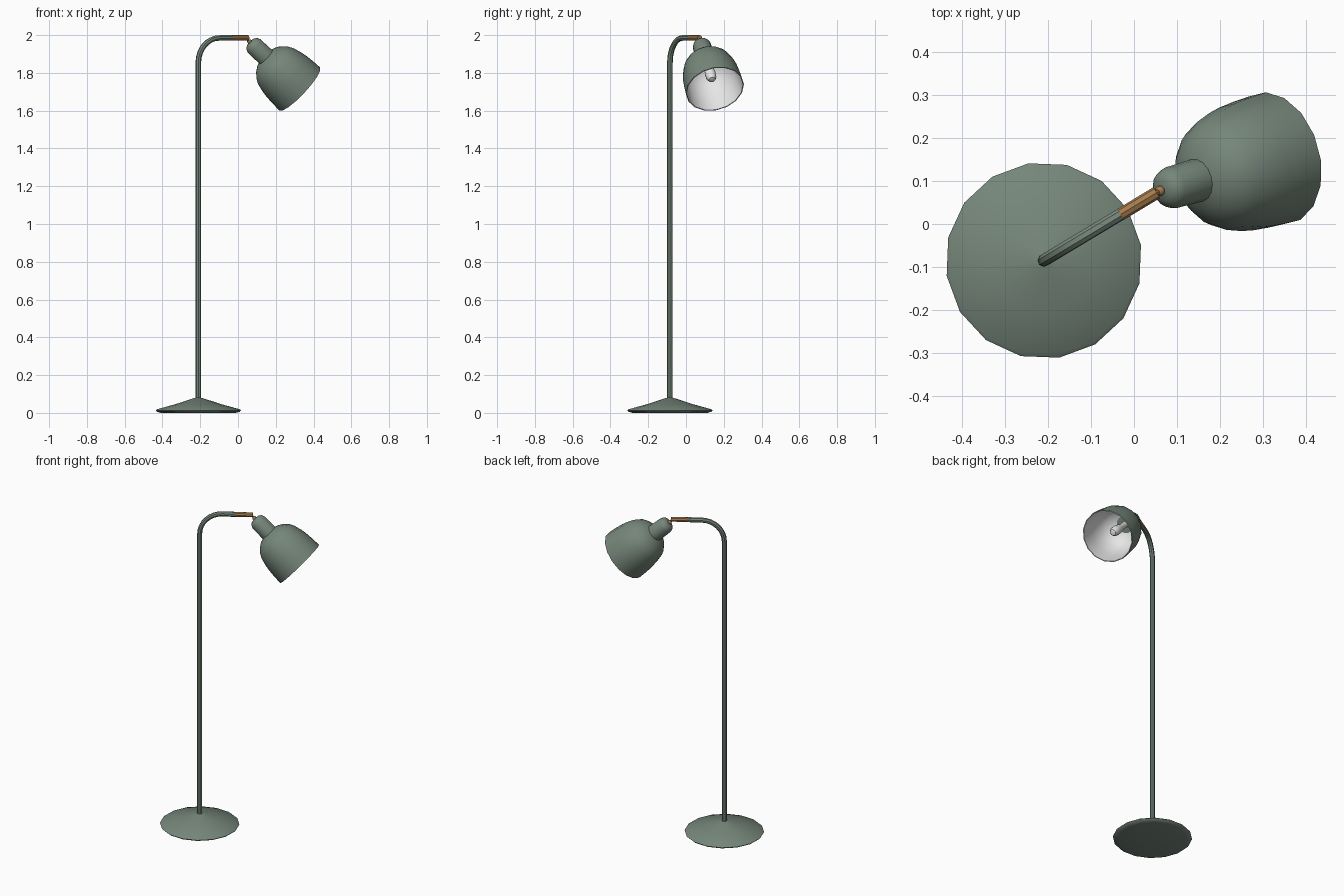
import bpy, bmesh
from math import sin, cos, pi, radians
from mathutils import Vector

cube = bpy.data.objects.get("Cube")
if cube:
    bpy.data.objects.remove(cube)


def material(name, rgb):
    m = bpy.data.materials.new(name)
    m.use_nodes = True
    m.diffuse_color = (*rgb, 1)
    m.node_tree.nodes["Principled BSDF"].inputs["Base Color"].default_value = (*rgb, 1)
    return m


GREEN = material("sage_green", (0.18, 0.24, 0.195))
WOOD = material("warm_brass", (0.38, 0.2, 0.075))
WHITE = material("soft_white", (0.8, 0.79, 0.79))

UP = Vector((0, 0, 1))


def finish(obj, angle=40):
    bpy.ops.object.select_all(action='DESELECT')
    obj.select_set(True)
    bpy.context.view_layer.objects.active = obj
    bpy.ops.object.shade_smooth_by_angle(angle=radians(angle))


def lathe(name, profile, origin, axis, mats, sides=16, phase=0.0, inner_from=None):
    """Spin (radius, distance) points round an axis; rings past inner_from use the second material."""
    axis = axis.normalized()
    side = Vector((0, 1, 0)) if abs(axis.z) > 0.99 else UP.cross(axis).normalized()
    front = side.cross(axis)
    bm = bmesh.new()
    rings = []
    for r, t in profile:
        centre = origin + axis * t
        if r == 0:
            rings.append([bm.verts.new(centre)] * sides)
        else:
            angles = [phase + 2 * pi * i / sides for i in range(sides)]
            rings.append([bm.verts.new(centre + r * (front * cos(a) + side * sin(a))) for a in angles])
    for k, (a, b) in enumerate(zip(rings, rings[1:])):
        for i in range(sides):
            j = (i + 1) % sides
            corners = list(dict.fromkeys((a[i], a[j], b[j], b[i])))
            face = bm.faces.new(corners)
            if inner_from is not None and k >= inner_from:
                face.material_index = 1
    bmesh.ops.recalc_face_normals(bm, faces=bm.faces[:])
    mesh = bpy.data.meshes.new(name)
    bm.to_mesh(mesh)
    bm.free()
    for m in mats:
        mesh.materials.append(m)
    obj = bpy.data.objects.new(name, mesh)
    bpy.context.collection.objects.link(obj)
    finish(obj)
    return obj


def tube(name, points, radius, mat):
    """Sweep a round bar along a path and turn it into a mesh."""
    curve = bpy.data.curves.new(name, 'CURVE')
    curve.dimensions = '3D'
    curve.bevel_depth = radius
    curve.bevel_resolution = 2
    curve.use_fill_caps = True
    spline = curve.splines.new('POLY')
    spline.points.add(len(points) - 1)
    for p, co in zip(spline.points, points):
        p.co = (*co, 1)
    curve.materials.append(mat)
    obj = bpy.data.objects.new(name, curve)
    bpy.context.collection.objects.link(obj)
    bpy.ops.object.select_all(action='DESELECT')
    obj.select_set(True)
    bpy.context.view_layer.objects.active = obj
    bpy.ops.object.convert(target='MESH')
    finish(bpy.context.object)


# Weighted base: a shallow cone with a soft rim
foot = Vector((-0.21, -0.085, 0))
lathe("base", [(0, 0), (0.2, 0), (0.222, 0.006), (0.229, 0.013), (0.222, 0.019),
               (0.12, 0.047), (0.018, 0.08), (0, 0.081)],
      foot, UP, [GREEN], phase=radians(9))

# Pole bending over into the horizontal arm
arm_dir = Vector((cos(radians(31)), sin(radians(31)), 0))
ARM_Z, BEND, R = 1.985, 0.13, 0.0148
path = [foot + UP * 0.06]
for i in range(9):
    a = i / 8 * pi / 2
    path.append(foot + arm_dir * BEND * (1 - cos(a)) + UP * (ARM_Z - BEND + BEND * sin(a)))
arm_level = foot + UP * ARM_Z
path.append(arm_level + arm_dir * 0.21)
tube("pole", path, R, GREEN)

# Arm end sleeve, pivot pin and pivot ball
sleeve_end = arm_level + arm_dir * 0.307
tube("arm_sleeve", [arm_level + arm_dir * 0.208, sleeve_end], R, WOOD)

# Lamp head shares one tilted axis, measured back from the rim centre
rim = Vector((0.327, 0.153, 1.715))
head = Vector((0.712, 0.203, -0.671)).normalized()
pivot = rim - head * 0.374
tube("pivot_pin", [sleeve_end - arm_dir * 0.01, pivot, pivot + head * 0.02], 0.007, WOOD)
lathe("pivot_ball", [(0.012 * sin(pi * i / 6) if 0 < i < 6 else 0, -0.012 * cos(pi * i / 6))
                     for i in range(7)],
      pivot, head, [WOOD], sides=12)

# Socket cup
lathe("socket", [(0, -0.37), (0.026, -0.367), (0.042, -0.356), (0.049, -0.338),
                 (0.051, -0.24), (0, -0.24)],
      rim, head, [GREEN])

# Bell shade: outer skin, then a pale inner skin
outer = [(0.04, -0.256), (0.07, -0.247), (0.099, -0.228), (0.119, -0.206), (0.133, -0.18),
         (0.145, -0.135), (0.151, -0.1), (0.155, -0.05), (0.157, 0)]
inner = [(r - 0.005, t + (0.006 if t < -0.15 else 0)) for r, t in reversed(outer)]
lathe("shade", outer + inner + [(0, -0.25)], rim, head, [GREEN, WHITE],
      phase=radians(12.5), inner_from=len(outer) - 1)

# Bulb
lathe("bulb", [(0, -0.25), (0.019, -0.25), (0.019, -0.19), (0.026, -0.15), (0.029, -0.115),
               (0.027, -0.09), (0.018, -0.073), (0, -0.067)],
      rim, head, [WHITE], sides=12)
